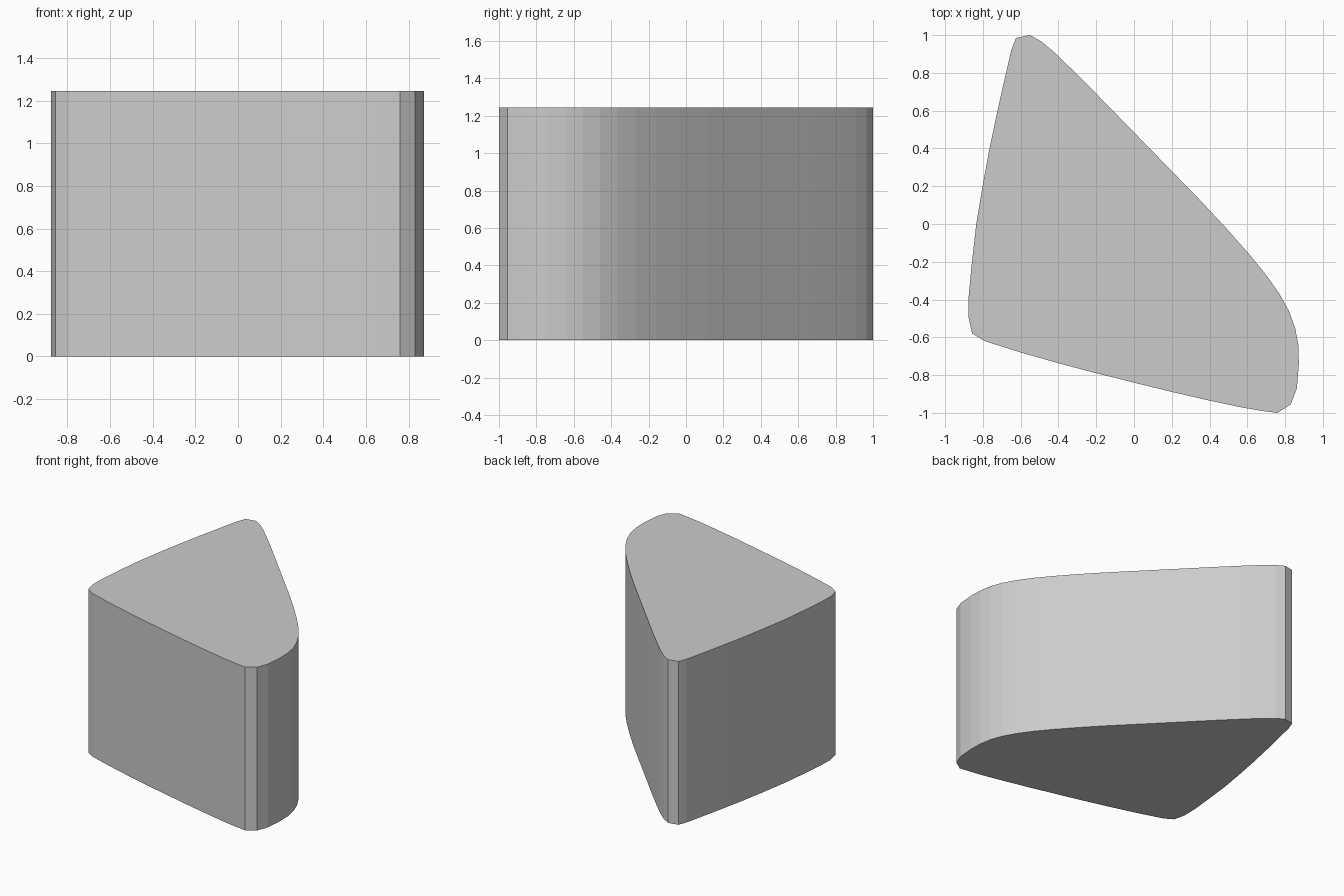
import bpy
import bmesh

HEIGHT = 1.245

# Rounded three-cornered outline, counter-clockwise from the back corner
outline = [
    # back corner and left side
    (-0.55, 1.0), (-0.625, 0.985), (-0.65, 0.92), (-0.68, 0.79), (-0.725, 0.59),
    (-0.765, 0.40), (-0.80, 0.21), (-0.835, 0.0), (-0.86, -0.22),
    (-0.875, -0.38), (-0.877, -0.49),
    # front left corner and front side
    (-0.857, -0.58), (-0.79, -0.62), (-0.60, -0.68), (-0.40, -0.737),
    (-0.20, -0.79), (0.0, -0.84), (0.20, -0.889), (0.40, -0.935),
    (0.57, -0.971), (0.68, -0.99),
    # wide front right corner
    (0.76, -1.0), (0.83, -0.955), (0.862, -0.87), (0.873, -0.74),
    (0.87, -0.64), (0.853, -0.55), (0.82, -0.46), (0.77, -0.37),
    # long slanted side
    (0.70, -0.27), (0.61, -0.16), (0.50, -0.035), (0.36, 0.116), (0.20, 0.28),
    (0.0, 0.485), (-0.20, 0.69), (-0.33, 0.82), (-0.42, 0.907), (-0.49, 0.966),
]

# Solid wedge block: outline face extruded straight up
bm = bmesh.new()
base = bm.faces.new([bm.verts.new((x, y, 0)) for x, y in outline])
top = bmesh.ops.extrude_face_region(bm, geom=[base], use_keep_orig=True)
moved = [v for v in top["geom"] if isinstance(v, bmesh.types.BMVert)]
bmesh.ops.translate(bm, verts=moved, vec=(0, 0, HEIGHT))
bmesh.ops.recalc_face_normals(bm, faces=bm.faces)

mesh = bpy.data.meshes.new("wedge_block")
bm.to_mesh(mesh)
bm.free()
bpy.context.collection.objects.link(bpy.data.objects.new("wedge_block", mesh))
